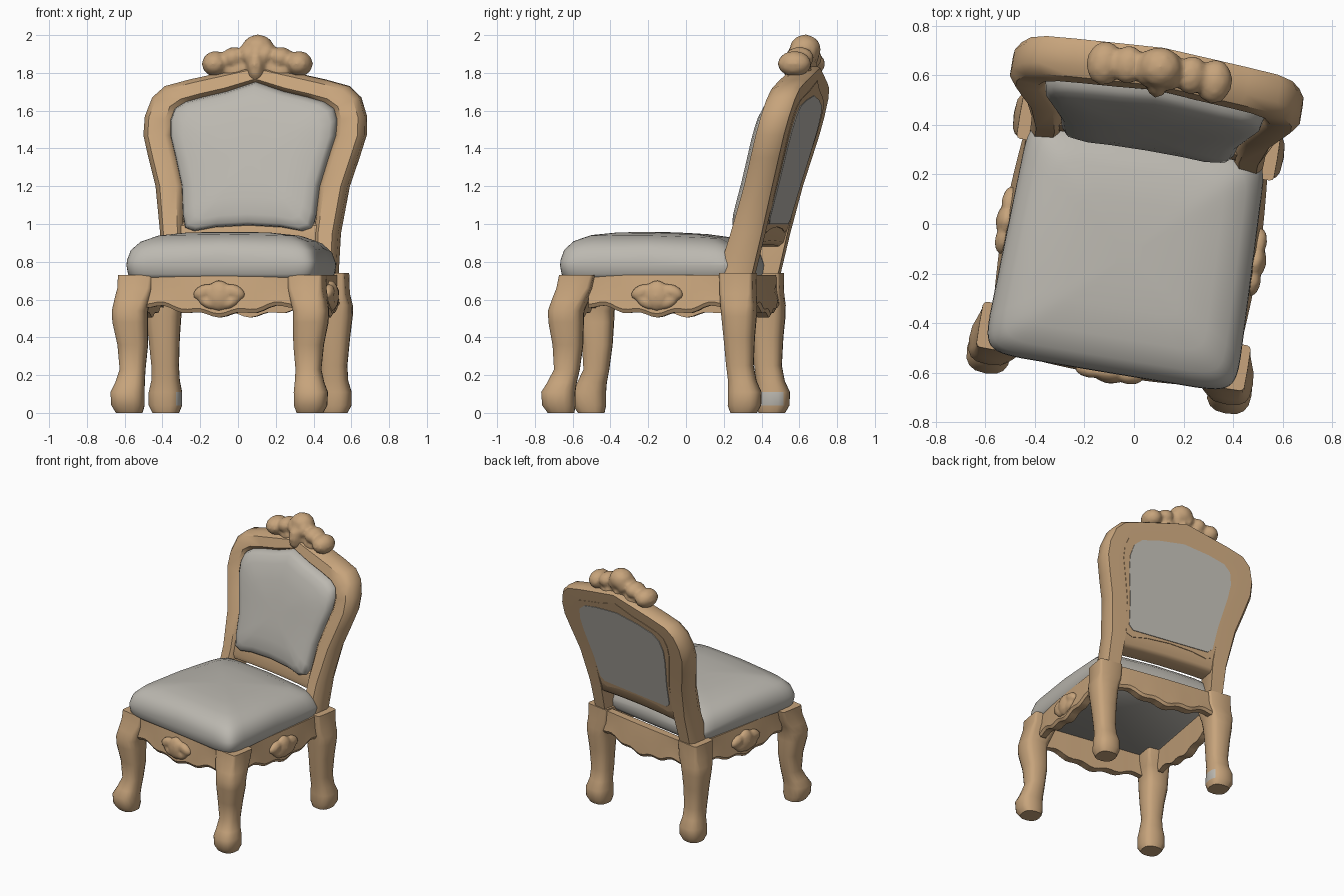
import bpy, bmesh, math
from mathutils import Matrix, Vector

if "Cube" in bpy.data.objects:
    bpy.data.objects.remove(bpy.data.objects["Cube"])

TURN = math.radians(-9.5)          # whole chair is turned a little about z


def material(name, rgb):
    m = bpy.data.materials.new(name)
    m.diffuse_color = (*rgb, 1)
    m.use_nodes = True
    m.node_tree.nodes["Principled BSDF"].inputs["Base Color"].default_value = m.diffuse_color
    return m


WOOD = material("tan wood", (0.57, 0.37, 0.20))
CLOTH = material("grey cloth", (0.50, 0.48, 0.435))


def finish(name, bm, mat, angle=40):
    bmesh.ops.recalc_face_normals(bm, faces=bm.faces)
    me = bpy.data.meshes.new(name)
    bm.to_mesh(me)
    bm.free()
    me.materials.append(mat)
    ob = bpy.data.objects.new(name, me)
    bpy.context.collection.objects.link(ob)
    ob.rotation_euler.z = TURN
    bpy.ops.object.select_all(action='DESELECT')
    ob.select_set(True)
    bpy.context.view_layer.objects.active = ob
    bpy.ops.object.shade_smooth_by_angle(angle=math.radians(angle))
    return ob


def loft(name, rings, mat, angle=40):
    """Skin a list of equal-sized point rings and cap both ends."""
    bm = bmesh.new()
    vr = [[bm.verts.new(p) for p in r] for r in rings]
    n = len(vr[0])
    for a, b in zip(vr, vr[1:]):
        for i in range(n):
            j = (i + 1) % n
            bm.faces.new((a[i], a[j], b[j], b[i]))
    bm.faces.new(vr[0])
    bm.faces.new(vr[-1])
    return finish(name, bm, mat, angle)


def superellipse(e, n):
    out = []
    for i in range(n):
        a = 2 * math.pi * i / n
        c, s = math.cos(a), math.sin(a)
        out.append((math.copysign(abs(c) ** (2 / e), c), math.copysign(abs(s) ** (2 / e), s)))
    return out


def carving(name, items, mat, voxel, rounds):
    """Ellipsoids (centre, radii, roll, turn) melted into one carved lump."""
    bm = bmesh.new()
    for c, r, roll, turn in items:
        m = (Matrix.Translation(c) @ Matrix.Rotation(turn, 4, 'Z')
             @ Matrix.Rotation(roll, 4, 'Y') @ Matrix.Diagonal((*r, 1)))
        bmesh.ops.create_icosphere(bm, subdivisions=2, radius=1, matrix=m)
    ob = finish(name, bm, mat, 60)
    re = ob.modifiers.new("melt", 'REMESH')
    re.mode, re.voxel_size, re.use_smooth_shade = 'VOXEL', voxel, True
    sm = ob.modifiers.new("soften", 'SMOOTH')
    sm.iterations = rounds
    return ob


def lean(z):
    return 0.355 + 0.28 * (z - 0.8)   # depth of the tilted back at height z


# legs: z, x, y, radius, squareness
FRONT = [(0, .485, -.59, .070, 2.6), (.04, .49, -.60, .088, 2.6), (.11, .492, -.603, .090, 2.6),
         (.16, .482, -.585, .078, 2.6), (.23, .472, -.56, .068, 2.6), (.36, .472, -.555, .080, 2.8),
         (.48, .485, -.562, .092, 3), (.54, .486, -.562, .094, 3), (.60, .472, -.54, .095, 4),
         (.66, .458, -.515, .094, 7), (.73, .455, -.50, .094, 10)]
BACK = [(0, .452, .385, .070, 2.6), (.04, .455, .39, .088, 2.6), (.11, .455, .392, .088, 2.6),
        (.17, .452, .378, .075, 2.6), (.25, .452, .365, .072, 2.8), (.40, .457, .362, .082, 2.8),
        (.51, .46, .362, .092, 3), (.57, .457, .36, .093, 4), (.63, .442, .354, .090, 7),
        (.74, .437, .352, .090, 10)]
for label, prof in (("front", FRONT), ("back", BACK)):
    for side, s in (("left", -1), ("right", 1)):
        rings = [[(s * (x + r * a), y + r * b, z) for a, b in superellipse(e, 16)]
                 for z, x, y, r, e in prof]
        leg = loft(f"{label}_leg_{side}", rings, WOOD)
        if (label, side) == ("back", "left"):      # grey patch inside this foot
            leg.data.materials.append(CLOTH)
            for p in leg.data.polygons:
                if p.normal.x > 0.7 and 0.03 < p.center.z < 0.13:
                    p.material_index = 1


# aprons with a scalloped lower edge and a carved ornament
def apron(name, p0, p1, ornament=True):
    p0, p1 = Vector((*p0, 0)), Vector((*p1, 0))
    d = (p1 - p0).normalized()
    out = Vector((d.y, -d.x, 0))
    rings = []
    for i in range(25):
        t = i / 24
        low = .565 - .05 * math.sin(math.pi * t) ** 2 - .010 * math.cos(t * 8 * math.pi)
        bow = .02 * math.sin(math.pi * t)
        base = p0.lerp(p1, t)
        rings.append([base + out * o + Vector((0, 0, z)) for o, z in
                      ((-.05, .73), (bow * .3, .73), (bow, .65), (bow + .012, low + .02),
                       (bow, low), (-.04, low))])
    loft(name, rings, WOOD, 35)
    if ornament:
        mid = (p0 + p1) / 2 + out * .02
        turn = math.atan2(d.y, d.x)
        parts = [(mid + Vector((0, 0, .62)), (.07, .045, .085), 0, turn)]
        for s in (-1, 1):
            parts.append((mid + d * s * .08 + Vector((0, 0, .64)), (.065, .035, .04), s * .4, turn))
            parts.append((mid + d * s * .06 + Vector((0, 0, .585)), (.06, .033, .032), -s * .5, turn))
        carving(name + "_ornament", parts, WOOD, .012, 1)


apron("front_apron", (-.40, -.588), (.40, -.588))
apron("right_apron", (.492, -.44), (.485, .30))
apron("left_apron", (-.485, .30), (-.492, -.44))
apron("back_apron", (.38, .425), (-.38, .425), False)

# puffy seat, wider at the front, with drooping corners
rings = []
for k, z in ((.95, .71), (.985, .735), (1, .78), (.995, .82), (.96, .87), (.87, .91),
             (.70, .938), (.45, .951), (.25, .955), (.1, .957)):
    ring = []
    for a, b in superellipse(11, 48):
        y = -.125 + .485 * b * k
        droop = (.010 * b * k + .03 * (a * b) ** 2 * k ** 4) * (z > .8)
        ring.append((a * k * (.502 - .018 * b), y, z - droop))
    rings.append(ring)
loft("seat_cushion", rings, CLOTH, 60)

# back frame: one band between outer and inner half outlines, mirrored
OUTER = [(.475, .72), (.478, .95), (.515, 1.2), (.56, 1.35), (.593, 1.47), (.59, 1.57), (.555, 1.67),
         (.49, 1.73), (.36, 1.765), (.2, 1.80), (0, 1.84)]
INNER = [(.365, .72), (.352, .95), (.368, 1.2), (.408, 1.35), (.442, 1.47), (.445, 1.55), (.425, 1.61),
         (.37, 1.645), (.28, 1.67), (.15, 1.70), (0, 1.75)]
SECTION = [(0, -.035), (0, .045), (.15, .078), (.8, .08), (1, .08), (1, -.05), (.8, -.078), (.2, -.075)]


def mirrored(half):
    return half + [(-x, z) for x, z in half[-2::-1]]


rings = []
for (ox, oz), (ix, iz) in zip(mirrored(OUTER), mirrored(INNER)):
    ring = []
    for t, d in SECTION:
        x, z = ox + (ix - ox) * t, oz + (iz - oz) * t
        thick = 1 + .2 * max(0, (1.15 - z) / .4)      # posts get deeper toward the seat
        ring.append((x, lean(z) + d * thick, z))
    rings.append(ring)
loft("back_frame", rings, WOOD, 45)

# rail under the back cushion
rings = []
for x in (-.40, -.2, 0, .2, .40):
    up = .012 * (1 - (x / .4) ** 2)
    rings.append([(x, lean(z) + d, z + up) for d, z in
                  ((-.05, .88), (-.065, .91), (-.065, .99), (-.04, 1.01),
                   (.06, 1.01), (.081, .99), (.081, .90), (.06, .88))])
loft("back_rail", rings, WOOD)


def padded(name, outline, steps, mat, angle=50):
    """Stack of scaled copies of an outline in the tilted plane of the back."""
    rings = []
    for k, d in steps:
        pts = [(x * k, 1.33 + (z - 1.33) * k) for x, z in outline]
        rings.append([(x, lean(z) + d, z) for x, z in pts])
    return loft(name, rings, mat, angle)


# domed back cushion, wooden board behind it and flat rear panel
half = [(.18, .982), (.29, .962), (.34, .98), (.356, 1.05)] + INNER[2:]
front_outline = [(0, .992)] + mirrored(half)[:-1] + [(-.18, .982)]
padded("back_cushion", front_outline,
       ((.99, 0), (1.005, -.055), (.985, -.09), (.94, -.108), (.82, -.125),
        (.55, -.138), (.25, -.142), (.03, -.142)), CLOTH)
padded("back_board", front_outline, ((1.02, .04), (1.02, .083)), WOOD)
half = [(.2, 1.0), (.30, 1.0), (.335, 1.03), (.355, 1.2), (.395, 1.4), (.405, 1.5), (.385, 1.58),
        (.33, 1.625), (.2, 1.655), (0, 1.68)]
padded("back_rear_panel", mirrored(half), ((1, .08), (1, .088)), CLOTH)

# carved crest: tall centre shell with a drooping scroll on each side
parts = [((0, .64, 1.925), (.09, .085, .08), 0, 0),
         ((0, .61, 1.84), (.055, .095, .11), 0, 0)]
for s in (-1, 1):
    parts += [((s * .045, .63, 1.89), (.045, .08, .075), s * .35, 0),
              ((s * .13, .63, 1.88), (.068, .08, .058), s * .3, 0),
              ((s * .225, .62, 1.848), (.073, .092, .07), 0, 0),
              ((s * .11, .63, 1.81), (.08, .065, .06), s * .35, 0)]
carving("crest", parts, WOOD, .014, 2)
